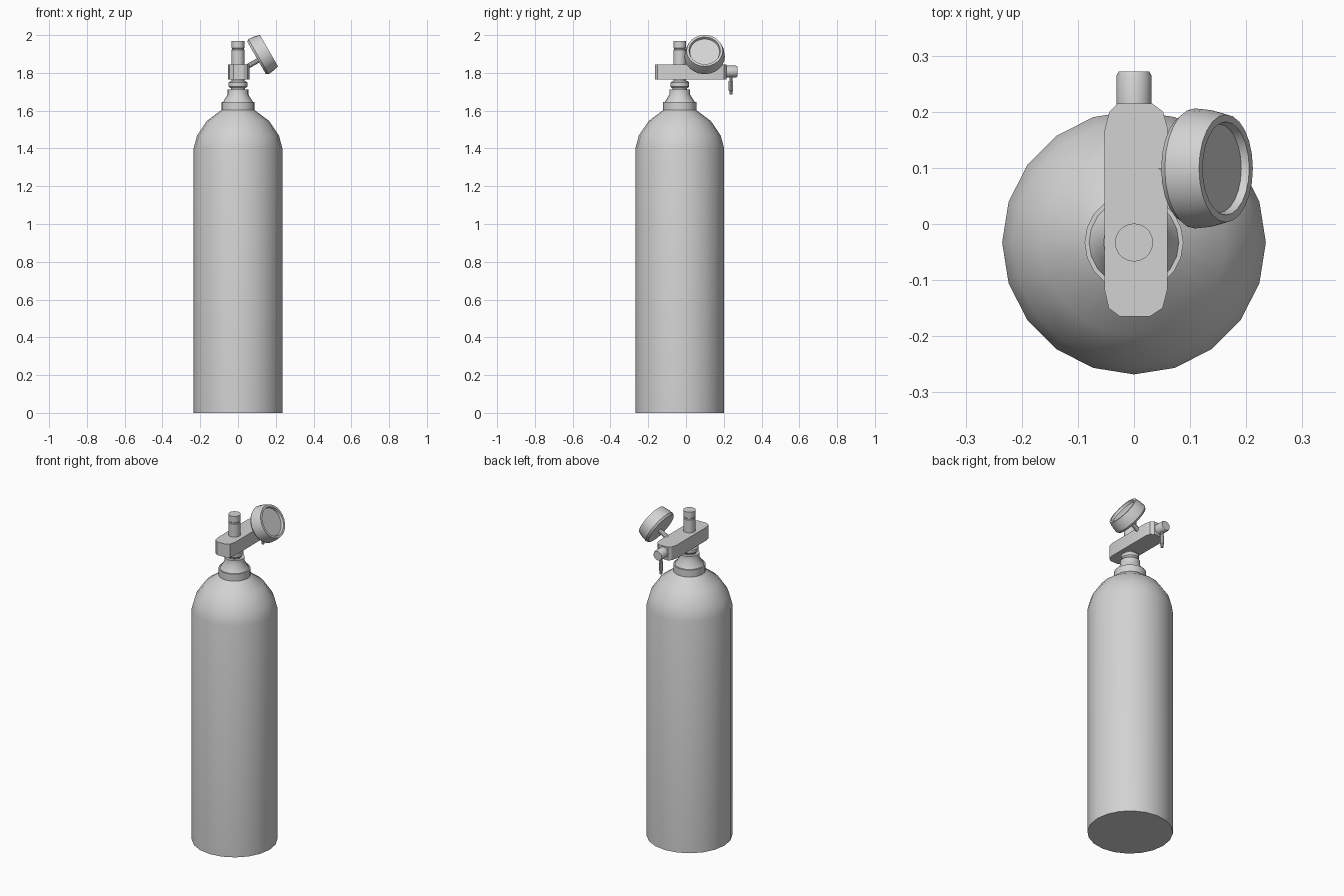
import bpy, bmesh, math
from mathutils import Vector

cube = bpy.data.objects.get("Cube")
if cube:
    bpy.data.objects.remove(cube, do_unlink=True)

grey = bpy.data.materials.new("plain grey")
grey.use_nodes = True
colour = (0.65, 0.65, 0.65, 1)
grey.diffuse_color = colour
grey.node_tree.nodes["Principled BSDF"].inputs["Base Color"].default_value = colour

AXIS_Y = -0.033   # tank axis
GAUGE_Y = 0.099


def finish(name, bm, angle=35):
    bmesh.ops.recalc_face_normals(bm, faces=bm.faces)
    mesh = bpy.data.meshes.new(name)
    bm.to_mesh(mesh)
    bm.free()
    mesh.materials.append(grey)
    obj = bpy.data.objects.new(name, mesh)
    bpy.context.collection.objects.link(obj)
    bpy.ops.object.select_all(action="DESELECT")
    obj.select_set(True)
    bpy.context.view_layer.objects.active = obj
    bpy.ops.object.shade_smooth_by_angle(angle=math.radians(angle))
    return obj


def lathe(name, profile, origin=(0, AXIS_Y, 0), axis=(0, 0, 1), sides=20):
    """Capped turned part; the profile lists (radius, distance along axis)."""
    turn = Vector((0, 0, 1)).rotation_difference(Vector(axis))
    bm = bmesh.new()
    rings = []
    for r, h in profile:
        ring = []
        for i in range(sides):
            a = math.tau * i / sides
            p = turn @ Vector((r * math.cos(a), r * math.sin(a), h))
            ring.append(bm.verts.new(p + Vector(origin)))
        rings.append(ring)
    for low, high in zip(rings, rings[1:]):
        for i in range(sides):
            j = (i + 1) % sides
            bm.faces.new((low[i], low[j], high[j], high[i]))
    bm.faces.new(rings[0])
    bm.faces.new(rings[-1])
    return finish(name, bm)


# Tank with rounded shoulder
lathe("tank", [(0.235, 0), (0.235, 1.4), (0.217, 1.468),
               (0.165, 1.545), (0.085, 1.605)])

# Neck collar, cone and sealing ring
lathe("neck_collar", [(0.088, 1.595), (0.088, 1.645), (0.08, 1.645),
                      (0.055, 1.685), (0.055, 1.712), (0.038, 1.712),
                      (0.038, 1.73)])
lathe("neck_ring", [(0.042, 1.72), (0.05, 1.729), (0.05, 1.748),
                    (0.042, 1.756), (0.034, 1.756), (0.034, 1.77)])

# Valve block with clipped corners
outline = [(-0.053, -0.115), (-0.045, -0.15), (-0.025, -0.165),
           (0.028, -0.165), (0.051, -0.15), (0.06, -0.115),
           (0.06, 0.17), (0.052, 0.2), (0.032, 0.215),
           (-0.029, 0.215), (-0.044, 0.2), (-0.053, 0.165)]
bm = bmesh.new()
base = bm.faces.new([bm.verts.new((x, y, 1.765)) for x, y in outline])
top = bmesh.ops.extrude_face_region(bm, geom=[base])["geom"]
bmesh.ops.translate(bm, vec=(0, 0, 0.08),
                    verts=[v for v in top if isinstance(v, bmesh.types.BMVert)])
finish("valve_block", bm, 20)

# Grooved post on top
lathe("valve_post", [(0.034, 1.84), (0.034, 1.922), (0.031, 1.925),
                     (0.031, 1.93), (0.034, 1.933), (0.034, 1.97)])

# Rear knob and its hanging pin
lathe("rear_knob", [(0.031, 0), (0.031, 0.06), (0.027, 0.067)],
      (0, 0.205, 1.807), (0, 1, 0), 16)
lathe("hanging_pin", [(0.008, 0), (0.008, 0.035), (0.012, 0.035),
                      (0.012, 0.085), (0.008, 0.09), (0.008, 0.107)],
      (0, 0.238, 1.792), (0, 0, -1), 10)

# Tilted gauge with recessed dial, on a thin stem
tilt = Vector((math.cos(math.radians(30)), 0, 0.5))
lathe("gauge", [(0.099, 0), (0.107, 0.012), (0.104, 0.045), (0.096, 0.076),
                (0.083, 0.076), (0.079, 0.062)],
      (0.098, GAUGE_Y, 1.88), tilt, 24)
lathe("gauge_stem", [(0.013, 0), (0.013, 0.095)],
      (0.035, GAUGE_Y, 1.825), tilt, 10)
